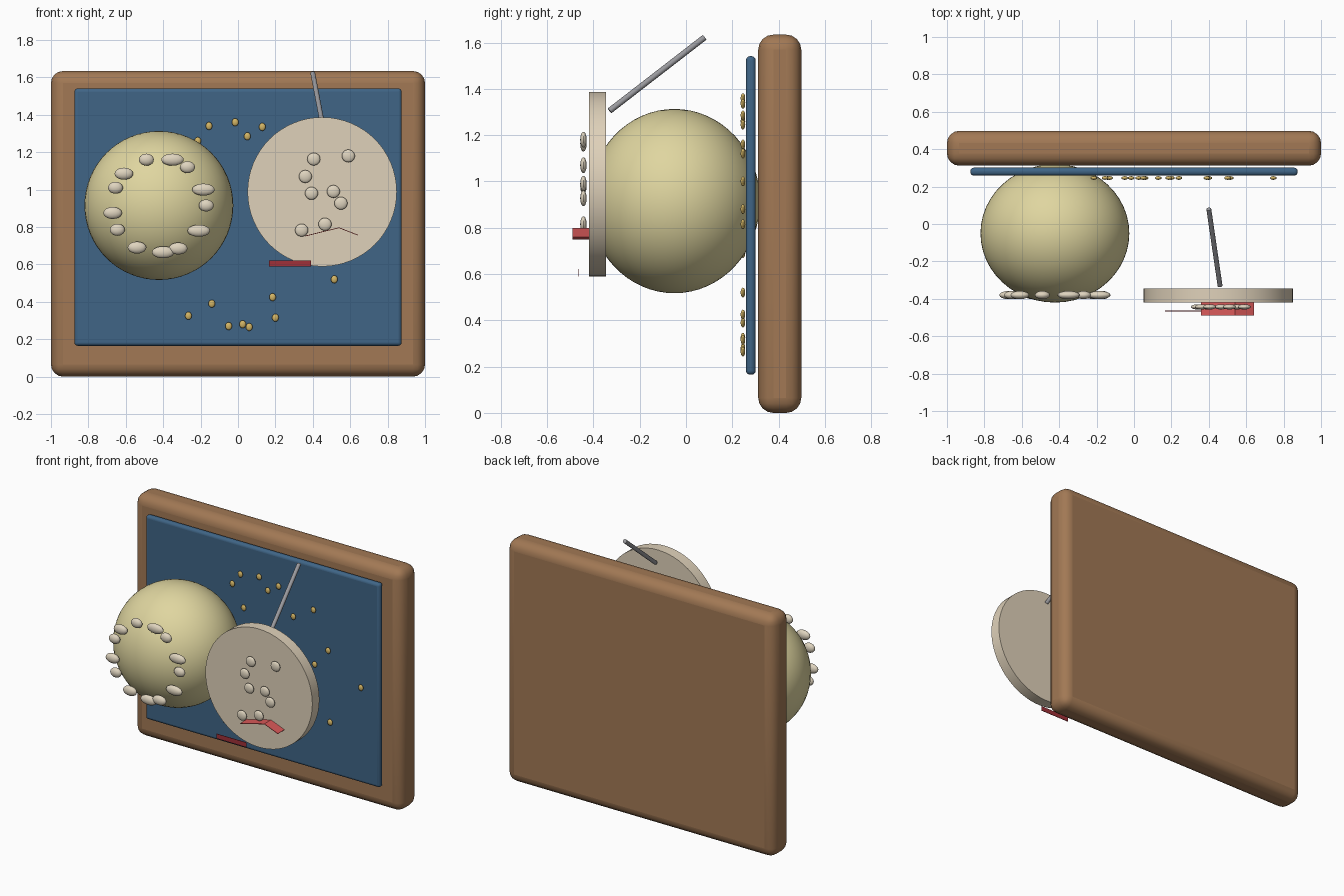
import bpy
import math
from mathutils import Vector

cube = bpy.data.objects.get("Cube")
if cube:
    bpy.data.objects.remove(cube, do_unlink=True)


def make_material(name, r, g, b):
    mat = bpy.data.materials.new(name)
    mat.use_nodes = True
    mat.diffuse_color = (r, g, b, 1)
    bsdf = next(n for n in mat.node_tree.nodes if n.type == "BSDF_PRINCIPLED")
    bsdf.inputs["Base Color"].default_value = (r, g, b, 1)
    return mat


wood = make_material("brown wood", 0.36, 0.19, 0.09)
blue = make_material("deep blue", 0.05, 0.13, 0.24)
straw = make_material("pale yellow", 0.74, 0.67, 0.35)
cream = make_material("cream", 0.74, 0.64, 0.49)
ivory = make_material("ivory", 0.74, 0.66, 0.52)
gold = make_material("gold", 0.65, 0.46, 0.13)
steel = make_material("grey metal", 0.32, 0.32, 0.34)
red = make_material("red", 0.70, 0.10, 0.10)
dark_red = make_material("dark red", 0.35, 0.03, 0.04)


def finish(name, mat, smooth=True):
    obj = bpy.context.object
    obj.name = name
    obj.data.materials.append(mat)
    bpy.ops.object.transform_apply(location=False, rotation=False, scale=True)
    if smooth:
        bpy.ops.object.shade_smooth_by_angle(angle=math.radians(40))
    return obj


def slab(name, mat, centre, size, bevel=0):
    bpy.ops.mesh.primitive_cube_add(size=1, location=centre)
    bpy.context.object.scale = size
    obj = finish(name, mat, bevel > 0)
    if bevel:
        mod = obj.modifiers.new("rounded edges", "BEVEL")
        mod.width = bevel
        mod.segments = 4
    return obj


def ellipsoid(name, mat, centre, radii, segments=16, rings=10):
    bpy.ops.mesh.primitive_uv_sphere_add(
        segments=segments, ring_count=rings, radius=1, location=centre)
    bpy.context.object.scale = radii
    return finish(name, mat)


def rod(name, mat, start, end, radius, sides):
    start, end = Vector(start), Vector(end)
    axis = end - start
    bpy.ops.mesh.primitive_cylinder_add(
        vertices=sides, radius=radius, depth=axis.length,
        location=(start + end) / 2,
        rotation=axis.to_track_quat("Z", "Y").to_euler())
    return finish(name, mat)


# Wooden backboard and blue panel
slab("backboard", wood, (0, 0.405, 0.817), (2, 0.186, 1.634), 0.065)
slab("blue_panel", blue, (0, 0.28, 0.853), (1.75, 0.042, 1.376), 0.018)

# Ball, disc and the rod behind the disc
ellipsoid("ball", straw, (-0.423, -0.05, 0.915), (0.398, 0.37, 0.398), 48, 32)
rod("disc", cream, (0.45, -0.42, 0.988), (0.45, -0.345, 0.988), 0.399, 64)
rod("slanted_rod", steel, (0.46, -0.33, 1.305), (0.40, 0.08, 1.622), 0.013, 12)

# Ring of pebbles on the ball: x, z, half width
ring = [(-.49, 1.16, .04), (-.35, 1.16, .06), (-.27, 1.12, .04),
        (-.185, 1.0, .06), (-.17, .915, .04), (-.21, .78, .06),
        (-.32, .685, .05), (-.40, .665, .06), (-.54, .69, .05),
        (-.645, .785, .04), (-.67, .875, .05), (-.655, 1.01, .04),
        (-.61, 1.085, .05)]
for x, z, w in ring:
    ellipsoid("ball_pebble", ivory, (x, -0.38, z), (w, 0.022, 0.032))

# Pebbles scattered on the disc
for x, z in [(.405, 1.163), (.59, 1.18), (.36, 1.07), (.393, .98),
             (.51, .99), (.55, .927), (.34, .783), (.465, .815)]:
    ellipsoid("disc_pebble", ivory, (x, -0.443, z), (0.035, 0.014, 0.034))

# Gold studs on the panel
studs = [(-.215, 1.26), (-.155, 1.34), (-.015, 1.36), (.05, 1.285),
         (.13, 1.335), (-.13, 1.12), (.24, 1.16), (.39, 1.245), (.50, 1.0),
         (.745, .815), (.515, .52), (.185, .425), (.20, .315), (.06, .265),
         (.025, .28), (-.05, .27), (-.14, .39), (-.265, .325),
         (-.53, .69), (.40, .88)]
for x, z in studs:
    ellipsoid("gold_stud", gold, (x, 0.246, z), (0.018, 0.01, 0.021), 12, 8)

# Bent red ribbon standing out from the disc
profile = [(.36, .752), (.54, .796), (.64, .757)]
verts = [(x, y, z) for y in (-0.42, -0.49) for x, z in profile]
mesh = bpy.data.meshes.new("red_ribbon")
mesh.from_pydata(verts, [], [(0, 3, 4, 1), (1, 4, 5, 2)])
mesh.materials.append(red)
ribbon = bpy.data.objects.new("red_ribbon", mesh)
bpy.context.collection.objects.link(ribbon)
thick = ribbon.modifiers.new("thickness", "SOLIDIFY")
thick.thickness = 0.004
thick.offset = 0

# Thin label plate
slab("label_plate", dark_red, (0.278, -0.465, 0.606), (0.222, 0.003, 0.032))
